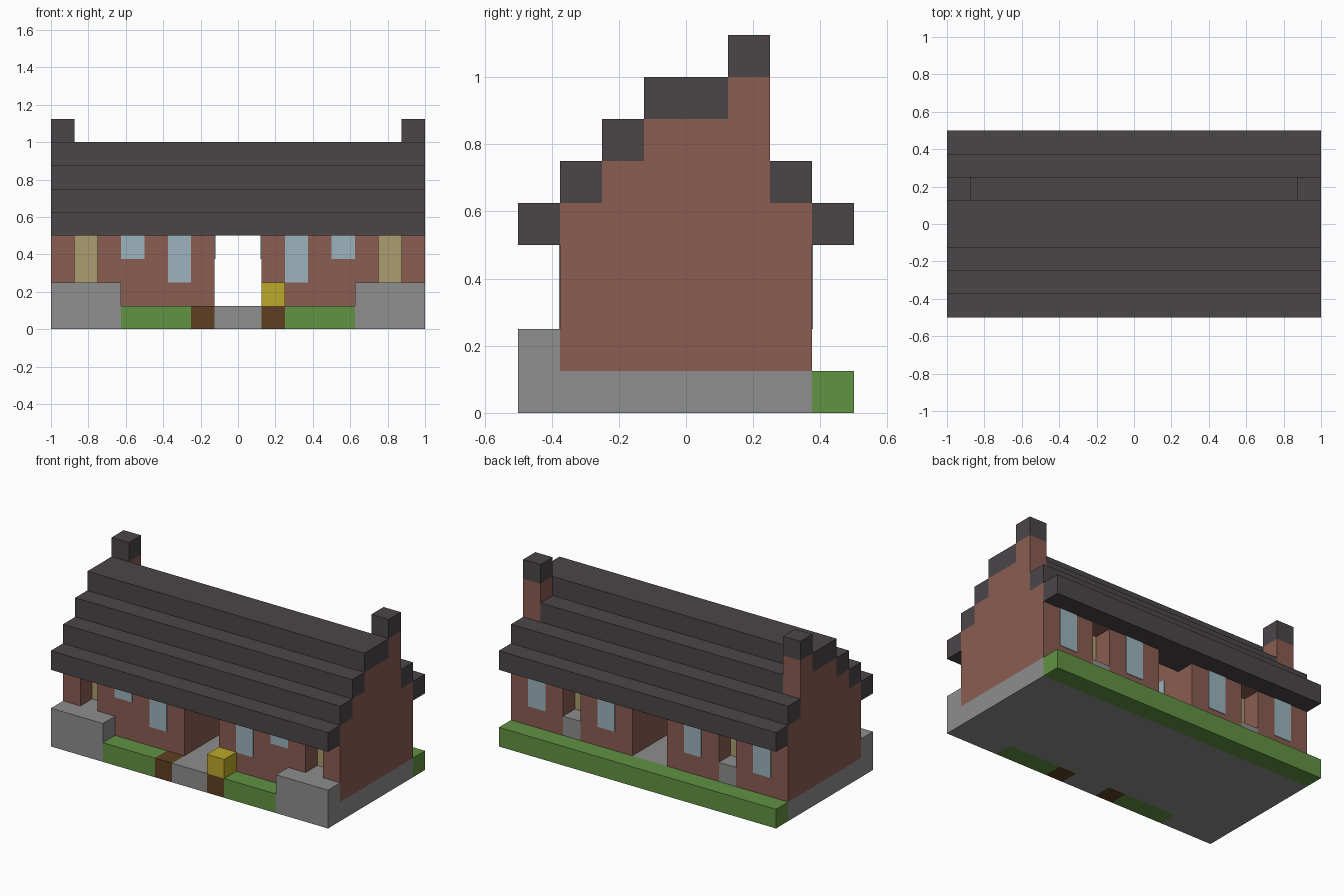
import bpy
import bmesh

UNIT = 0.125  # size of one building block

if "Cube" in bpy.data.objects:
    bpy.data.objects.remove(bpy.data.objects["Cube"], do_unlink=True)


def material(name, hex_code):
    """Flat material from an sRGB hex colour, stored as linear values."""
    channels = [int(hex_code[i:i + 2], 16) / 255 for i in (0, 2, 4)]
    linear = [c / 12.92 if c < 0.04 else ((c + 0.055) / 1.055) ** 2.4 for c in channels]
    mat = bpy.data.materials.new(name)
    mat.use_nodes = True
    mat.diffuse_color = (*linear, 1)
    shader = mat.node_tree.nodes["Principled BSDF"]
    shader.inputs["Base Color"].default_value = (*linear, 1)
    shader.inputs["Roughness"].default_value = 0.9
    return mat


brick = material("brick", "8a5d52")
slate = material("roof_slate", "4b4649")
stone = material("stone", "8e8e8e")
grass = material("grass", "619242")
soil = material("soil", "5e3f21")
flower = material("flower_yellow", "bca92a")
wood = material("door_wood", "ab9d70")
glass = material("window_glass", "9cb4bd")


def part(name, mat, boxes, mirror=False):
    """One object made of boxes, each (x range, y range, z range) in blocks."""
    boxes = list(boxes)
    if mirror:
        boxes += [((-x[1], -x[0]), y, z) for x, y, z in boxes]
    bm = bmesh.new()
    for box in boxes:
        verts = bmesh.ops.create_cube(bm, size=1)["verts"]
        for v in verts:
            for axis, (low, high) in enumerate(box):
                v.co[axis] = UNIT * ((low + high) / 2 + v.co[axis] * (high - low))
    mesh = bpy.data.meshes.new(name)
    bm.to_mesh(mesh)
    bm.free()
    mesh.materials.append(mat)
    obj = bpy.data.objects.new(name, mesh)
    bpy.context.collection.objects.link(obj)
    return obj


FULL = (-8, 8)
WING = (1, 8)
FRONT = (-4, -3)
BACK = (3, 4)
GROUND = (0, 1)

# Ground level
part("foundation", stone, [(FULL, (-3, 3), GROUND)])
part("passage_step", stone, [((-1, 1), FRONT, GROUND)])
part("porch_platforms", stone, [((5, 8), FRONT, (0, 2))], mirror=True)
part("front_lawn", grass, [((2, 5), FRONT, GROUND)], mirror=True)
part("back_lawn", grass, [(FULL, BACK, GROUND)])
part("flower_beds", soil, [((1, 2), FRONT, GROUND)], mirror=True)
part("flower_bush", flower, [((1, 2), FRONT, (1, 2))])

# Two wings with a passage between them and a door recess on each side
part("wing_rooms", brick, [(WING, (-2, 2), (1, 4))], mirror=True)
part("front_walls", brick,
     [((1, 6), (-3, -2), (1, 4)), ((7, 8), (-3, -2), (1, 4))], mirror=True)
part("back_walls", brick,
     [((1, 4), (2, 3), (1, 4)), ((5, 8), (2, 3), (1, 4))], mirror=True)
part("door_steps", stone,
     [((6, 7), (-3, -2), (1, 2)), ((4, 5), (2, 3), (1, 2))], mirror=True)

# Stepped gables, rising to a chimney at each end
part("gables", brick,
     [(WING, (-half, half), (7 - half, 8 - half)) for half in (3, 2, 1)], mirror=True)
part("chimneys", brick, [((7, 8), (1, 2), (6, 8))], mirror=True)
part("chimney_caps", slate, [((7, 8), (1, 2), (8, 9))], mirror=True)

# Stepped roof
part("roof_front", slate, [(FULL, (-4 + i, -3 + i), (4 + i, 5 + i)) for i in range(3)])
part("roof_ridge", slate, [(FULL, (-1, 1), (7, 8))])
part("roof_back", slate, [(FULL, (3 - i, 4 - i), (4 + i, 5 + i)) for i in range(2)]
     + [((-7, 7), (1, 2), (6, 7))])
part("passage_ceiling", slate,
     [((-1, 1), y, (4 + i, 5 + i)) for i in range(2)
      for y in ((-3 + i, -2 + i), (2 - i, 3 - i))])

# Doors and windows as thin plates on the walls
THIN = 0.03
part("doors", wood,
     [((6, 7), (-2 - THIN, -2), (2, 4)), ((4, 5), (2, 2 + THIN), (2, 4))], mirror=True)
part("front_windows", glass,
     [((2, 3), (-3 - THIN, -3), (2, 4)), ((4, 5), (-3 - THIN, -3), (3, 4))], mirror=True)
part("back_windows", glass,
     [((x, x + 1), (3, 3 + THIN), (2, 4)) for x in (2, 6)], mirror=True)
part("passage_windows", glass, [((1 - THIN, 1), (0, 1), (3, 4))], mirror=True)
